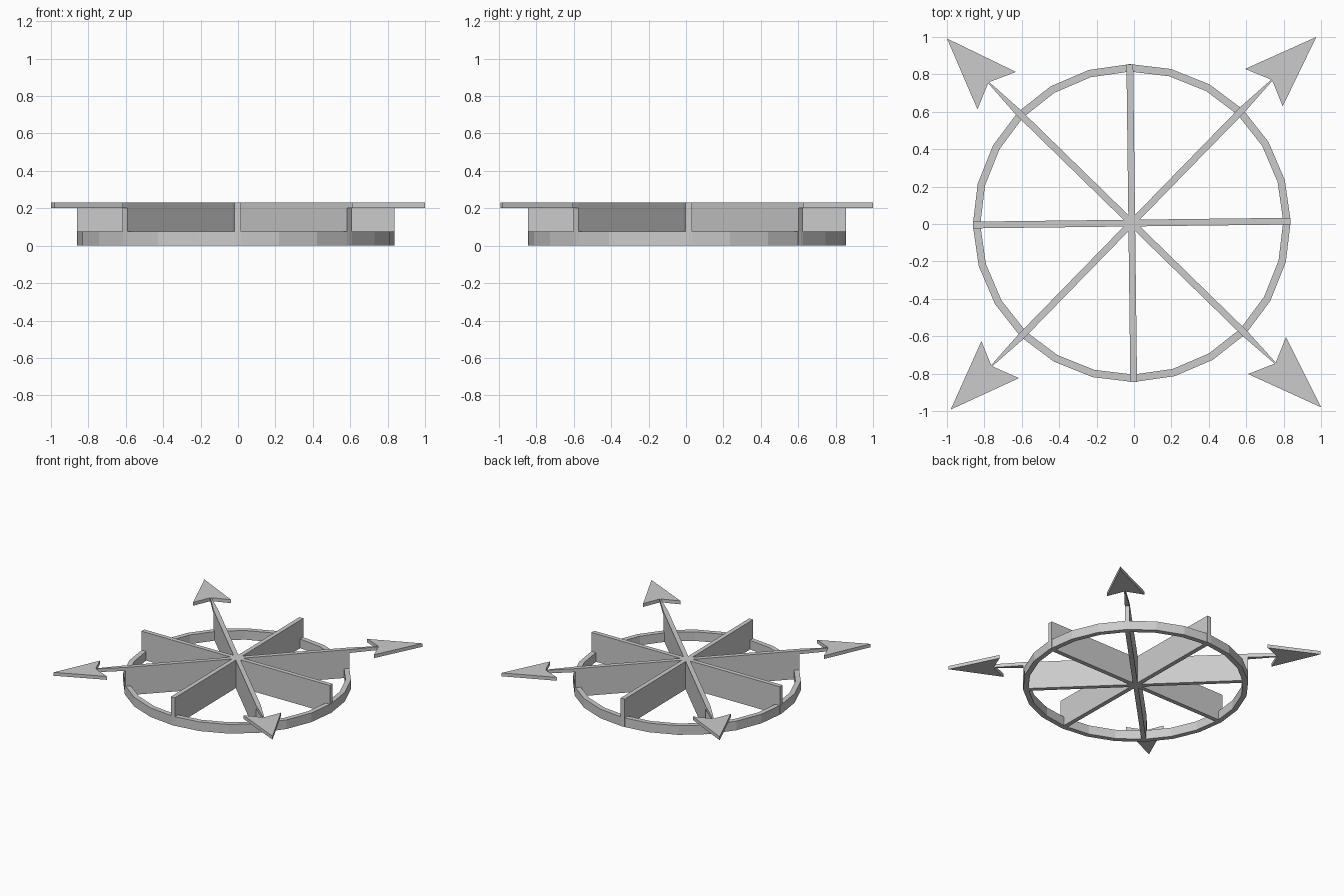
import bpy, bmesh
from math import radians, cos, sin
from mathutils import Vector

if "Cube" in bpy.data.objects:
    bpy.data.objects.remove(bpy.data.objects["Cube"])

CENTRE = Vector((-0.012, 0.005))   # wheel centre
TWIST = radians(0.7)               # slight turn of the whole wheel
R_OUT, R_IN = 0.85, 0.81
TOP, PLATE, RIM = 0.23, 0.202, 0.075
HALF = 0.018                       # half thickness of the spokes


def prism(name, outline, z0, z1):
    """Extrude a flat outline between two heights."""
    bm = bmesh.new()
    face = bm.faces.new([bm.verts.new((p[0], p[1], z0)) for p in outline])
    ext = bmesh.ops.extrude_face_region(bm, geom=[face])
    for v in ext["geom"]:
        if isinstance(v, bmesh.types.BMVert):
            v.co.z = z1
    bmesh.ops.recalc_face_normals(bm, faces=bm.faces)
    mesh = bpy.data.meshes.new(name)
    bm.to_mesh(mesh)
    bm.free()
    obj = bpy.data.objects.new(name, mesh)
    bpy.context.collection.objects.link(obj)
    return obj


# Rim: 24-sided ring with a rectangular section
bm = bmesh.new()
section = [(R_OUT, 0), (R_OUT, RIM), (R_IN, RIM), (R_IN, 0)]
loops = []
for i in range(24):
    a = TWIST + radians(15 * i)
    loops.append([bm.verts.new((CENTRE.x + r * cos(a), CENTRE.y + r * sin(a), z))
                  for r, z in section])
for i in range(24):
    a, b = loops[i], loops[(i + 1) % 24]
    for k in range(4):
        n = (k + 1) % 4
        bm.faces.new((a[k], b[k], b[n], a[n]))
bmesh.ops.recalc_face_normals(bm, faces=bm.faces)
mesh = bpy.data.meshes.new("rim")
bm.to_mesh(mesh)
bm.free()
bpy.context.collection.objects.link(bpy.data.objects.new("rim", mesh))

# Spokes: four tall walls crossing the whole wheel
for i in range(4):
    a = TWIST + radians(45 * i)
    d, n = Vector((cos(a), sin(a))), Vector((-sin(a), cos(a)))
    e = R_OUT - 0.001
    prism(f"spoke_{i + 1}",
          [CENTRE + d * s * e + n * t * HALF
           for s, t in ((-1, -1), (1, -1), (1, 1), (-1, 1))], 0, TOP)

# Arrows: tip, barb, notch, barb, with a thin tapering shaft to the rim
arrows = {
    "north_east": ((0.975, 1.0), (0.594, 0.829), (0.738, 0.770), (0.795, 0.629)),
    "north_west": ((-1.0, 0.992), (-0.837, 0.613), (-0.778, 0.757), (-0.631, 0.813)),
    "south_west": ((-0.98, -0.992), (-0.615, -0.824), (-0.762, -0.759), (-0.816, -0.626)),
    "south_east": ((1.0, -0.980), (0.813, -0.604), (0.756, -0.745), (0.610, -0.802)),
}
for i, (name, pts) in enumerate(arrows.items()):
    prism(f"arrowhead_{name}", pts, PLATE, TOP)
    a = TWIST + radians(45 + 90 * i)
    d, n = Vector((cos(a), sin(a))), Vector((-sin(a), cos(a)))
    base, notch = CENTRE + d * (R_OUT - 0.001), Vector(pts[2])
    prism(f"shaft_{name}", [base - n * HALF, notch - n * 0.004,
                            notch + n * 0.004, base + n * HALF], PLATE, TOP)
